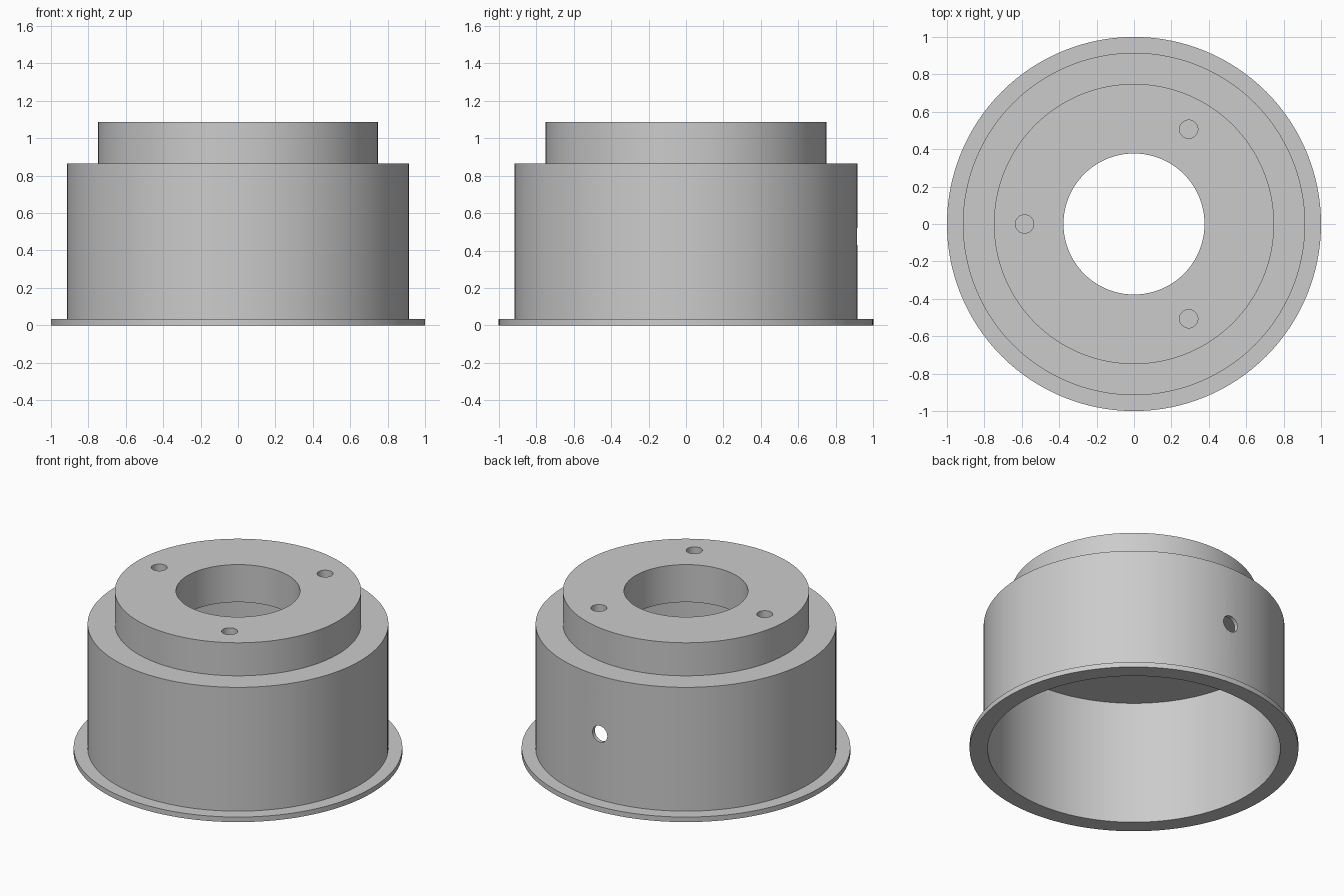
import bpy, bmesh, math

if "Cube" in bpy.data.objects:
    bpy.data.objects.remove(bpy.data.objects["Cube"])

SEGMENTS = 128


def lathe(name, profile):
    """Spin a closed (radius, z) profile around the z axis."""
    bm = bmesh.new()
    rings = []
    for i in range(SEGMENTS):
        a = 2 * math.pi * i / SEGMENTS
        rings.append([bm.verts.new((r * math.cos(a), r * math.sin(a), z)) for r, z in profile])
    n = len(profile)
    for i in range(SEGMENTS):
        here, there = rings[i], rings[(i + 1) % SEGMENTS]
        for j in range(n):
            k = (j + 1) % n
            bm.faces.new((here[j], there[j], there[k], here[k]))
    bmesh.ops.recalc_face_normals(bm, faces=bm.faces)
    mesh = bpy.data.meshes.new(name)
    bm.to_mesh(mesh)
    bm.free()
    obj = bpy.data.objects.new(name, mesh)
    bpy.context.collection.objects.link(obj)
    return obj


def drill(target, radius, depth, location, rotation=(0, 0, 0)):
    """Cut a round hole centred on location."""
    bpy.ops.mesh.primitive_cylinder_add(vertices=32, radius=radius, depth=depth,
                                        location=location, rotation=rotation)
    cutter = bpy.context.object
    cutter.hide_render = True
    mod = target.modifiers.new("hole", 'BOOLEAN')
    mod.operation = 'DIFFERENCE'
    mod.solver = 'EXACT'
    mod.object = cutter
    bpy.context.view_layer.objects.active = target
    bpy.ops.object.modifier_apply(modifier=mod.name)
    bpy.data.objects.remove(cutter)


# Hollow cup with bottom flange and a solid, bored hub on top
TOP = 1.087
housing = lathe("flanged_housing", [
    (0.89, 0), (1.0, 0), (1.0, 0.034), (0.915, 0.034), (0.915, 0.865),
    (0.749, 0.865), (0.749, TOP), (0.377, TOP), (0.377, 0.835), (0.89, 0.835),
])

# Three blind screw holes in the hub face
HOLE_DEPTH = 0.16
for deg in (60, 180, 300):
    a = math.radians(deg)
    drill(housing, 0.049, 2 * HOLE_DEPTH, (0.585 * math.cos(a), 0.585 * math.sin(a), TOP))

# Cable hole through the back wall
drill(housing, 0.055, 0.3, (0, 0.9, 0.475), (math.pi / 2, 0, 0))

# Smooth walls with crisp edges
bpy.ops.object.select_all(action='DESELECT')
housing.select_set(True)
bpy.context.view_layer.objects.active = housing
bpy.ops.object.shade_smooth_by_angle(angle=math.radians(30))
